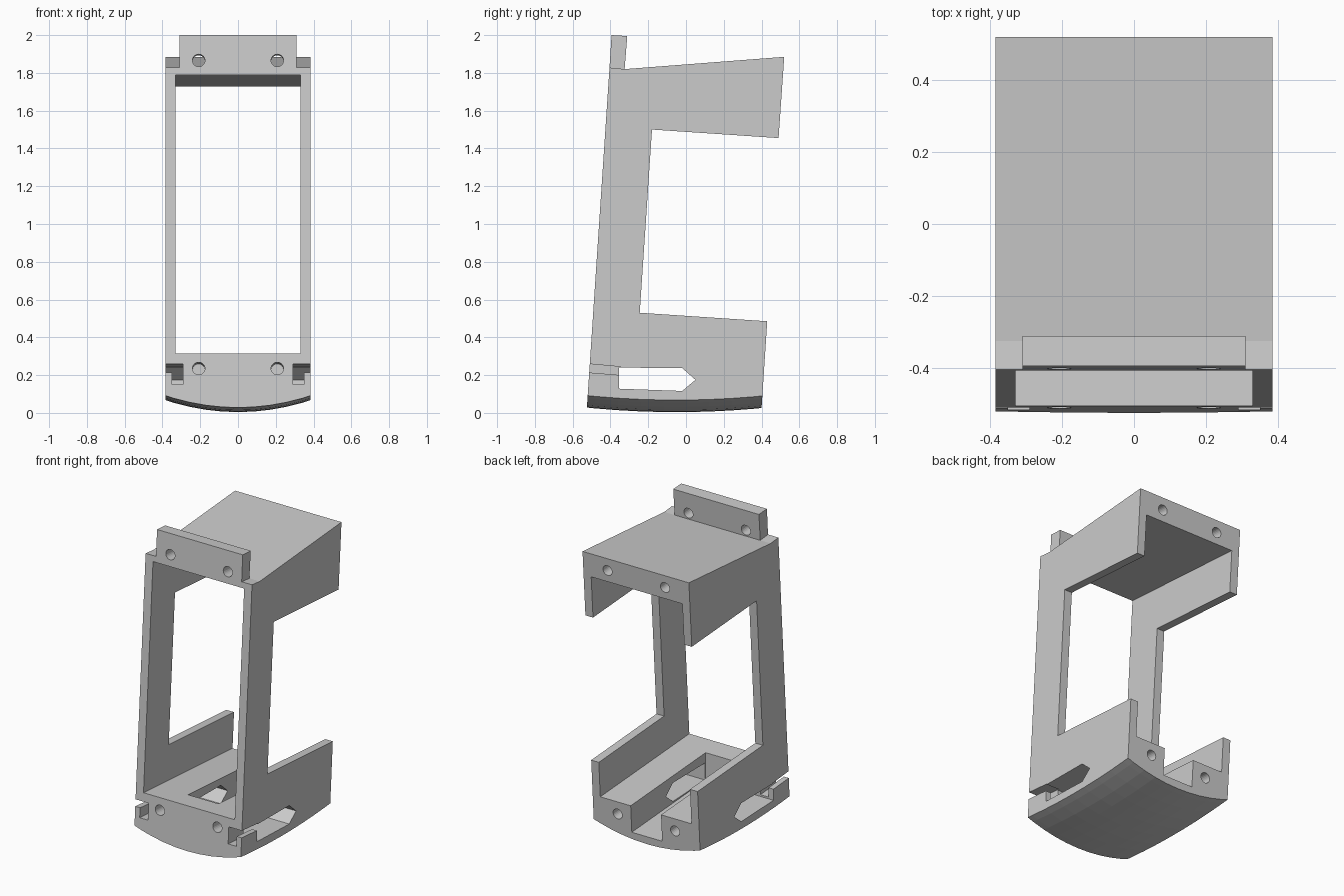
import bpy, bmesh, math
from mathutils import Matrix, Vector

if "Cube" in bpy.data.objects:
    bpy.data.objects.remove(bpy.data.objects["Cube"])

LEAN = 0.0665                      # the whole frame leans back by this slope
TILT = math.atan(LEAN)


def finish(name, bm):
    bmesh.ops.recalc_face_normals(bm, faces=bm.faces)
    mesh = bpy.data.meshes.new(name)
    bm.to_mesh(mesh)
    bm.free()
    ob = bpy.data.objects.new(name, mesh)
    bpy.context.collection.objects.link(ob)
    return ob


def prism(name, yz, x0, x1):
    """Side profile (y, z) extruded across x."""
    bm = bmesh.new()
    face = bm.faces.new([bm.verts.new((x0, y, z)) for y, z in yz])
    ext = bmesh.ops.extrude_face_region(bm, geom=[face])
    moved = [v for v in ext["geom"] if isinstance(v, bmesh.types.BMVert)]
    bmesh.ops.translate(bm, verts=moved, vec=(x1 - x0, 0, 0))
    return finish(name, bm)


def bore(x, y, z, length):
    """Screw hole cutter, centred on a point and following the lean."""
    bm = bmesh.new()
    rot = Matrix.Rotation(math.pi / 2 - TILT, 4, 'X')
    bmesh.ops.create_cone(bm, cap_ends=True, segments=24, radius1=0.033, radius2=0.033,
                          depth=length, matrix=Matrix.Translation((x, y, z)) @ rot)
    return finish("bore_cutter", bm)


def cut(target, cutter):
    cutter.hide_render = True
    mod = target.modifiers.new("cut", 'BOOLEAN')
    mod.operation, mod.solver, mod.object = 'DIFFERENCE', 'EXACT', cutter
    bpy.context.view_layer.objects.active = target
    bpy.ops.object.modifier_apply(modifier=mod.name)
    bpy.data.objects.remove(cutter)


def lean(z, y_ref, y):
    return z - LEAN * (y - y_ref)


# C-shaped frame body
body = prism("frame_body", [
    (-0.53, -0.05), (-0.405, 1.828), (-0.325, 1.82), (0.52, 1.885), (0.49, 1.455),
    (-0.18, 1.50), (-0.245, 0.53), (0.43, 0.485), (0.395, -0.05)], -0.385, 0.385)

# Bowed underside
bm = bmesh.new()
bmesh.ops.create_grid(bm, x_segments=14, y_segments=10, size=0.6)
for v in bm.verts:
    v.co.z = 0.004 + 0.063 * (v.co.x / 0.385) ** 2 + 0.106 * (v.co.y + 0.05) ** 2
ext = bmesh.ops.extrude_face_region(bm, geom=bm.faces[:])
for v in ext["geom"]:
    if isinstance(v, bmesh.types.BMVert):
        v.co.z = -0.3
cut(body, finish("underside_cutter", bm))

# Inner cavity between floor and ceiling
cut(body, prism("cavity_cutter", [
    (-1, lean(0.315, -0.505, -1)), (1, lean(0.315, -0.505, 1)),
    (1, lean(1.79, -0.41, 1)), (-1, lean(1.79, -0.41, -1))], -0.33, 0.33))

# Floor channel open to the rear
cut(body, prism("channel_cutter", [
    (-0.36, 0.127), (0.7, lean(0.127, -0.36, 0.7)), (0.7, 0.8), (-0.36, 0.8)], -0.11, 0.11))

# Pointed slot through both sides
cut(body, prism("slot_cutter", [
    (-0.355, 0.24), (-0.02, 0.237), (0.05, 0.175), (-0.02, 0.116), (-0.355, 0.128)], -0.6, 0.6))

# Hooked grooves running from the front into the slot
for s in (-1, 1):
    cut(body, prism("groove_cutter", [
        (-0.6, 0.267), (-0.345, 0.244), (-0.345, 0.2), (-0.6, 0.221)], s * 0.29, s * 0.5))
    cut(body, prism("hook_cutter", [
        (-0.6, 0.25), (-0.345, 0.235), (-0.345, 0.139), (-0.6, 0.156)], s * 0.29, s * 0.35))

# Upright tab above the front edge
tab = prism("top_tab", [
    (-0.405, 1.828), (-0.394, 2.0), (-0.311, 1.995), (-0.325, 1.82)], -0.31, 0.31)

# Screw holes: tab, lower front, upper rear, lower rear
for x in (-0.208, 0.208):
    cut(tab, bore(x, -0.36, 1.863, 0.4))
    cut(body, bore(x, -0.51, 0.235, 0.24))
    cut(body, bore(x, 0.51, 1.805, 0.4))
    cut(body, bore(x, 0.41, 0.172, 0.4))
